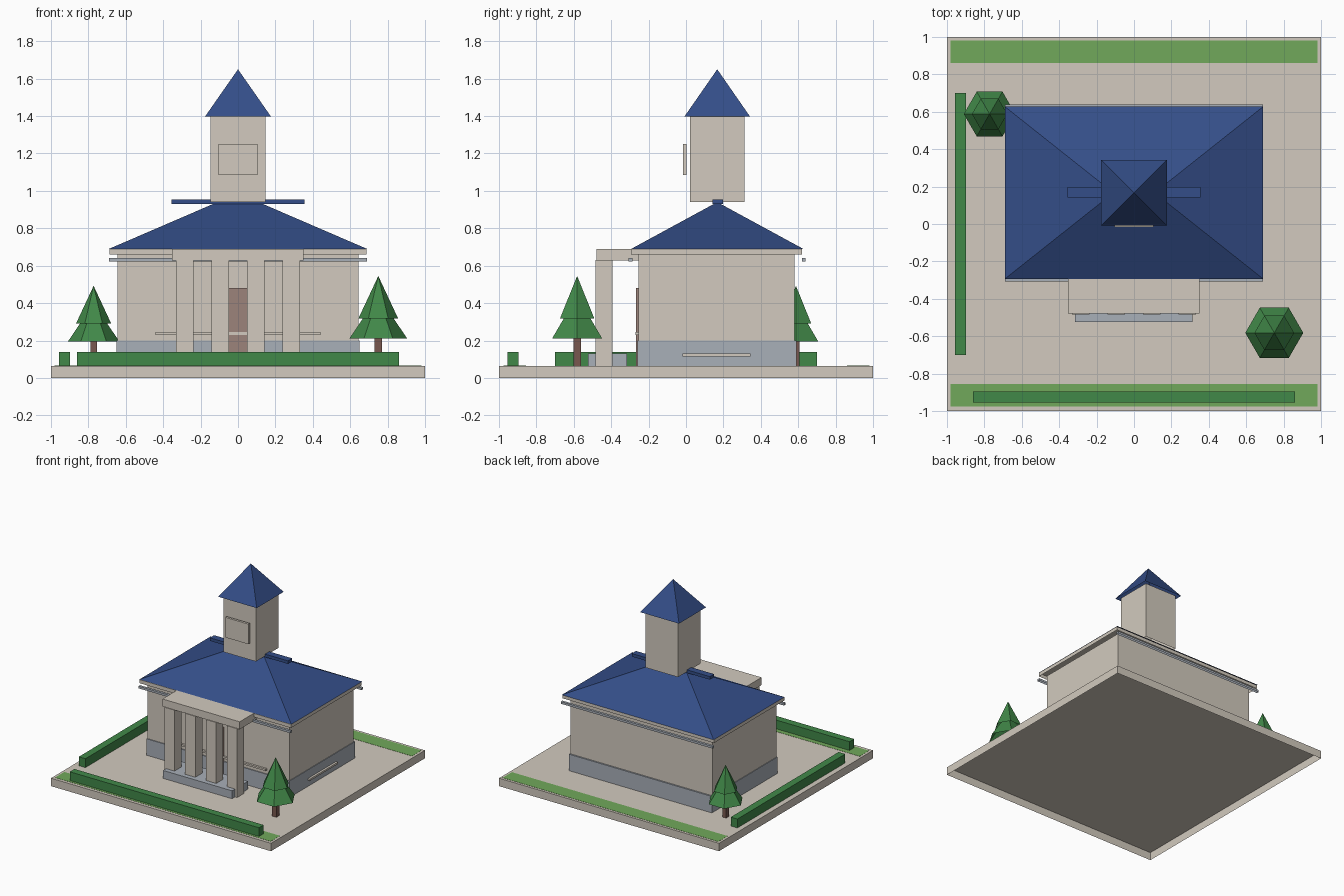
import bpy, bmesh

old = bpy.data.objects.get("Cube")
if old:
    bpy.data.objects.remove(old, do_unlink=True)


def material(name, r, g, b):
    """Flat material from 8-bit display values, stored as linear."""
    col = [(c / 255) ** 2.2 for c in (r, g, b)] + [1]
    m = bpy.data.materials.new(name)
    m.use_nodes = True
    m.diffuse_color = col
    m.node_tree.nodes["Principled BSDF"].inputs["Base Color"].default_value = col
    return m


STONE = material("beige stone", 209, 201, 189)
GREY = material("grey plinth", 167, 174, 183)
BLUE = material("blue roof", 55, 79, 135)
LEAF = material("dark green foliage", 67, 135, 74)
GRASS = material("light green grass", 112, 167, 91)
DOOR = material("brown door", 155, 131, 122)
TRUNK = material("brown trunk", 120, 88, 80)


def finish(name, bm, mat):
    """Orient the solid, open its underside and add it to the scene."""
    bmesh.ops.recalc_face_normals(bm, faces=bm.faces)
    under = [f for f in bm.faces if f.normal.z < -.9]
    bmesh.ops.delete(bm, geom=under, context="FACES")
    me = bpy.data.meshes.new(name)
    bm.to_mesh(me)
    bm.free()
    me.materials.append(mat)
    ob = bpy.data.objects.new(name, me)
    bpy.context.collection.objects.link(ob)


def box(name, mat, x, y, z):
    """Box from (min, max) ranges on each axis."""
    bm = bmesh.new()
    bmesh.ops.create_cube(bm, size=1)
    for v in bm.verts:
        v.co = [(lo + hi) / 2 + c * (hi - lo)
                for c, (lo, hi) in zip(v.co, (x, y, z))]
    finish(name, bm, mat)


def hip_roof(name, mat, half_x, y, z, ridge):
    """Four-sided roof whose ridge runs along x; a zero ridge gives a pyramid."""
    bm = bmesh.new()
    bmesh.ops.create_cube(bm, size=2)
    mid, half_y = (y[0] + y[1]) / 2, (y[1] - y[0]) / 2
    for v in bm.verts:
        if v.co.z > 0:
            v.co = (v.co.x * ridge, mid, z[1])
        else:
            v.co = (v.co.x * half_x, mid + v.co.y * half_y, z[0])
    bmesh.ops.remove_doubles(bm, verts=bm.verts, dist=1e-5)
    finish(name, bm, mat)


def cone(name, mat, x, y, z, r):
    """Six-sided cone with base radius r; z is (bottom, top)."""
    bm = bmesh.new()
    bmesh.ops.create_cone(bm, cap_ends=True, segments=6, radius1=r,
                          radius2=0, depth=z[1] - z[0])
    bmesh.ops.remove_doubles(bm, verts=bm.verts, dist=1e-5)
    # Put a corner of the hexagon on the x axis
    first = max(bm.verts, key=lambda v: v.co.x)
    if abs(first.co.y) > 1e-4:
        for v in bm.verts:
            v.co.x, v.co.y = v.co.y, -v.co.x
    bmesh.ops.translate(bm, verts=bm.verts, vec=(x, y, (z[0] + z[1]) / 2))
    finish(name, bm, mat)


G = 0.065  # ground level

# Site
box("ground_slab", STONE, (-1, 1), (-1, 1), (0, G))
box("front_lawn", GRASS, (-.98, .98), (-.975, -.855), (G, G + .0015))
box("back_lawn", GRASS, (-.98, .98), (.86, .98), (G, G + .0015))
box("front_hedge", LEAF, (-.86, .86), (-.955, -.895), (G, .138))
box("side_hedge", LEAF, (-.957, -.897), (-.7, .7), (G, .138))

# Main building
box("plinth", GREY, (-.65, .65), (-.26, .592), (G, .2))
box("walls", STONE, (-.645, .645), (-.253, .58), (.2, .66))
box("cornice", STONE, (-.688, .688), (-.295, .62), (.66, .689))
hip_roof("main_roof", BLUE, .69, (-.293, .627), (.69, .94), .11)
box("ridge_cap", BLUE, (-.355, .355), (.142, .197), (.93, .955))
for side, y in (("front", -.297), ("back", .629)):
    box(side + "_gutter", GREY, (-.69, .69), (y - .01, y + .01), (.622, .64))

# Door and trim strips
box("door", DOOR, (-.05, .05), (-.266, -.25), (G, .48))
box("front_trim", STONE, (-.44, .44), (-.27, -.25), (.23, .245))
box("side_trim", STONE, (.645, .668), (-.02, .345), (.115, .13))

# Portico
box("portico_step", GREY, (-.315, .312), (-.523, -.315), (G, .13))
box("portico_slab", STONE, (-.352, .35), (-.478, -.25), (.628, .69))
for i in range(4):
    x = -.285 + i * .19
    box(f"column_{i + 1}", STONE, (x - .046, x + .046), (-.484, -.394), (G, .63))

# Tower
box("tower", STONE, (-.147, .147), (.022, .314), (.94, 1.4))
hip_roof("tower_roof", BLUE, .176, (-.008, .342), (1.398, 1.65), 0)
box("tower_panel", STONE, (-.105, .105), (-.015, .004), (1.085, 1.25))

# Trees
for name, x, y, s in (("front_tree", .75, -.582, 1), ("back_tree", -.772, .588, .89)):
    def up(lo, hi):
        return (G + lo * s, G + hi * s)
    t = .02 * s
    box(name + "_trunk", TRUNK, (x - t, x + t), (y - t, y + t), up(0, .17))
    cone(name + "_lower", LEAF, x, y, up(.145, .375), .155 * s)
    cone(name + "_upper", LEAF, x, y, up(.253, .48), .106 * s)
